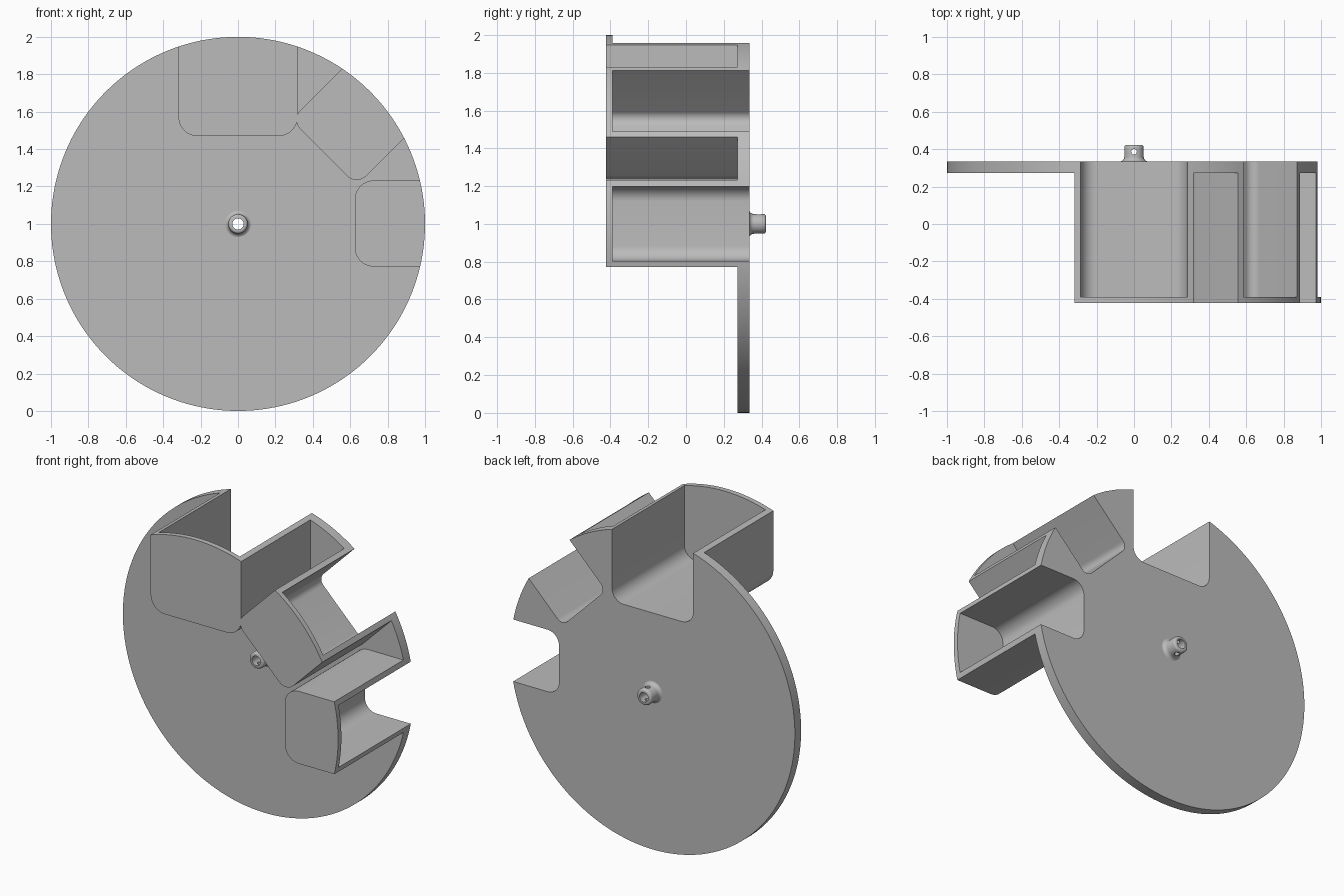
import bpy, bmesh
from math import sin, cos, pi, radians
from mathutils import Matrix, Vector

cube = bpy.data.objects.get("Cube")
if cube:
    bpy.data.objects.remove(cube, do_unlink=True)

CENTRE_Z = 1.0
PLATE_FRONT, PLATE_BACK = 0.272, 0.335
MID_Y = (PLATE_FRONT + PLATE_BACK) / 2
BOX_FRONT = -0.423
WALL = 0.033

grey = bpy.data.materials.new("plain grey")
grey.use_nodes = True
COLOUR = (0.5, 0.5, 0.5, 1)
grey.diffuse_color = COLOUR
grey.node_tree.nodes["Principled BSDF"].inputs["Base Color"].default_value = COLOUR


def finish(name, bm):
    bmesh.ops.recalc_face_normals(bm, faces=bm.faces)
    mesh = bpy.data.meshes.new(name)
    bm.to_mesh(mesh)
    bm.free()
    mesh.materials.append(grey)
    obj = bpy.data.objects.new(name, mesh)
    bpy.context.collection.objects.link(obj)
    return obj


def cylinder(name, radius, start, end, segments):
    """Cylinder along y, on the wheel axis."""
    bm = bmesh.new()
    spin = Matrix.Translation((0, (start + end) / 2, CENTRE_Z)) @ Matrix.Rotation(pi / 2, 4, 'X')
    bmesh.ops.create_cone(bm, cap_ends=True, segments=segments, radius1=radius,
                          radius2=radius, depth=end - start, matrix=spin)
    return finish(name, bm)


def pocket_prism(name, angle, inner, low, high, corner, start, end):
    """Radial block with two rounded inner corners, running out past the rim."""
    outline = [(1.2, low)]
    steps = 10
    for side, first in ((low + corner, 1.5 * pi), (high - corner, pi)):
        for i in range(steps + 1):
            a = first - i / steps * pi / 2
            outline.append((inner + corner + corner * cos(a), side + corner * sin(a)))
    outline.append((1.2, high))
    a = radians(angle)
    bm = bmesh.new()
    verts = [bm.verts.new((u * cos(a) - v * sin(a), start, CENTRE_Z + u * sin(a) + v * cos(a)))
             for u, v in outline]
    face = bm.faces.new(verts)
    grown = bmesh.ops.extrude_face_region(bm, geom=[face])
    moved = [g for g in grown["geom"] if isinstance(g, bmesh.types.BMVert)]
    bmesh.ops.translate(bm, verts=moved, vec=(0, end - start, 0))
    return finish(name, bm)


def combine(target, tool, operation):
    mod = target.modifiers.new(operation, 'BOOLEAN')
    mod.operation, mod.object, mod.solver = operation, tool, 'EXACT'
    bpy.context.view_layer.objects.active = target
    bpy.ops.object.modifier_apply(modifier=mod.name)
    bpy.data.objects.remove(tool, do_unlink=True)


def smooth(obj):
    bpy.ops.object.select_all(action='DESELECT')
    obj.select_set(True)
    bpy.context.view_layer.objects.active = obj
    bpy.ops.object.shade_smooth_by_angle(angle=radians(30))


# Round plate with three pockets, trimmed to the rim
wheel = cylinder("wheel_with_pockets", 1.08, PLATE_FRONT, PLATE_BACK, 128)

# angle, inner radius, low side, high side, corner radius
pockets = [(90, 0.47, -0.318, 0.318, 0.10),
           (45, 0.594, -0.303, 0.193, 0.07),
           (0, 0.625, -0.228, 0.232, 0.10)]
for angle, inner, low, high, corner in pockets:
    block = pocket_prism("pocket_block", angle, inner, low, high, corner, BOX_FRONT, MID_Y)
    combine(wheel, block, 'UNION')
combine(wheel, cylinder("rim_trim", 1.0, -1, 1, 160), 'INTERSECT')

# Hollow each pocket, open to the back and the rim
for angle, inner, low, high, corner in pockets:
    hollow = pocket_prism("pocket_hollow", angle, inner + WALL, low + WALL, high - WALL,
                          corner - 0.02, BOX_FRONT + WALL, 0.6)
    combine(wheel, hollow, 'DIFFERENCE')
combine(wheel, cylinder("axle_cut", 0.04, 0, 1, 32), 'DIFFERENCE')
smooth(wheel)

# Hollow hub, flared at the plate and rounded at both tips
HALF, BASE, BORE, RADIUS = 0.12, 0.03, 0.03, 0.052
FLARE, TIP = 0.026, 0.014
half = [(RADIUS + FLARE - FLARE * sin(t * pi / 12), BASE + FLARE - FLARE * cos(t * pi / 12))
        for t in range(7)]
half += [(RADIUS - TIP + TIP * cos(t * pi / 8), HALF - TIP + TIP * sin(t * pi / 8))
         for t in range(5)]
half.append((BORE, HALF))
section = half + [(r, -y) for r, y in reversed(half)]
bm = bmesh.new()
ring = [bm.verts.new((r, MID_Y + y, CENTRE_Z)) for r, y in section]
edges = [bm.edges.new((ring[i - 1], ring[i])) for i in range(len(ring))]
bmesh.ops.spin(bm, geom=ring + edges, cent=(0, MID_Y, CENTRE_Z), axis=(0, 1, 0),
               angle=2 * pi, steps=40, use_merge=True)
bmesh.ops.remove_doubles(bm, verts=bm.verts, dist=0.0001)
hub = finish("hub", bm)

# Upright pin holes through both ends of the hub
for side in (-1, 1):
    bm = bmesh.new()
    place = Matrix.Translation(Vector((0, MID_Y + side * 0.082, CENTRE_Z)))
    bmesh.ops.create_cone(bm, cap_ends=True, segments=20, radius1=0.015, radius2=0.015,
                          depth=0.3, matrix=place)
    combine(hub, finish("pin_hole", bm), 'DIFFERENCE')
smooth(hub)
